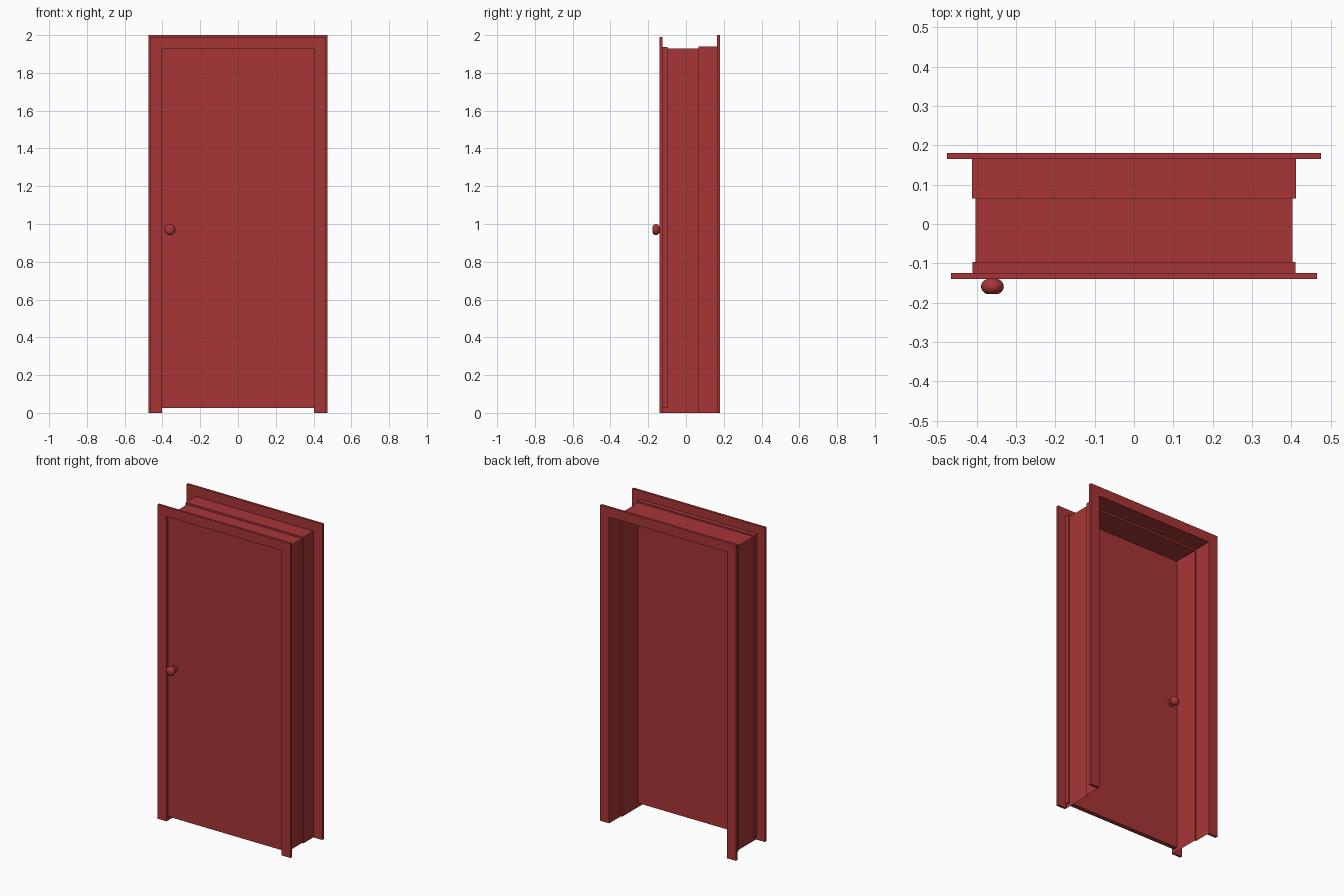
import bpy
import bmesh
import math
from mathutils import Matrix

cube = bpy.data.objects.get("Cube")
if cube:
    bpy.data.objects.remove(cube, do_unlink=True)

RED = (0.39, 0.036, 0.038, 1.0)
red = bpy.data.materials.new("door red")
red.use_nodes = True
red.diffuse_color = RED
red.node_tree.nodes["Principled BSDF"].inputs["Base Color"].default_value = RED


def finish(name, bm):
    bmesh.ops.recalc_face_normals(bm, faces=bm.faces[:])
    mesh = bpy.data.meshes.new(name)
    bm.to_mesh(mesh)
    bm.free()
    mesh.materials.append(red)
    obj = bpy.data.objects.new(name, mesh)
    bpy.context.collection.objects.link(obj)
    return obj


def arch(half, top):
    """Path up one side, across the head and down the other side."""
    return [(-half, 0), (-half, top), (half, top), (half, 0)]


def sweep(name, rings, closed=False):
    """Skin a row of arches, each given as (half width, top, y)."""
    bm = bmesh.new()
    rows = [[bm.verts.new((x, y, z)) for x, z in arch(half, top)]
            for half, top, y in rings]
    pairs = list(zip(rows, rows[1:]))
    if closed:
        pairs.append((rows[-1], rows[0]))
    for a, b in pairs:
        for i in range(3):
            bm.faces.new((a[i], a[i + 1], b[i + 1], b[i]))
    if closed:
        for end in (0, 3):
            bm.faces.new([row[end] for row in rows])
    return finish(name, bm)


def casing(name, inner, outer, y0, y1):
    """Flat trim around the opening."""
    return sweep(name, [(*outer, y0), (*outer, y1),
                        (*inner, y1), (*inner, y0)], closed=True)


# Trim on both sides of the wall
casing("front_casing", (0.403, 1.93), (0.465, 1.99), -0.14, -0.125)
casing("back_casing", (0.412, 1.939), (0.475, 2.0), 0.165, 0.18)

# Thin stepped lining of the opening
sweep("jamb_lining", [(0.403, 1.928, -0.125), (0.403, 1.928, 0.065),
                      (0.412, 1.939, 0.065), (0.412, 1.939, 0.165)])

# Door leaf, set behind the front trim with a gap at the floor
bm = bmesh.new()
bmesh.ops.create_cube(bm, size=1)
bmesh.ops.scale(bm, vec=(0.822, 0.028, 1.912), verts=bm.verts)
bmesh.ops.translate(bm, vec=(0, -0.111, 0.981), verts=bm.verts)
finish("door_leaf", bm)


# Turned knobs: rose, neck and rounded grip with a flat end
def knob(name, y, direction):
    profile = [(0, 0), (0.024, 0), (0.024, 0.005), (0.012, 0.007), (0.012, 0.014)]
    for i in range(9):
        a = math.radians(-50 + i * 110 / 8)
        profile.append((0.029 * math.cos(a), 0.034 + 0.022 * math.sin(a)))
    profile.append((0, profile[-1][1]))
    bm = bmesh.new()
    verts = [bm.verts.new((r, 0, d)) for r, d in profile]
    edges = [bm.edges.new(pair) for pair in zip(verts, verts[1:])]
    bmesh.ops.spin(bm, geom=verts + edges, cent=(0, 0, 0), axis=(0, 0, 1),
                   angle=math.tau, steps=24)
    bmesh.ops.remove_doubles(bm, verts=bm.verts, dist=0.0001)
    turn = Matrix.Rotation(-direction * math.pi / 2, 4, 'X')
    bmesh.ops.transform(bm, matrix=Matrix.Translation((-0.36, y, 0.97)) @ turn,
                        verts=bm.verts)
    obj = finish(name, bm)
    bpy.ops.object.select_all(action='DESELECT')
    obj.select_set(True)
    bpy.context.view_layer.objects.active = obj
    bpy.ops.object.shade_smooth_by_angle(angle=math.radians(35))


knob("front_knob", -0.125, -1)
knob("back_knob", -0.097, 1)
